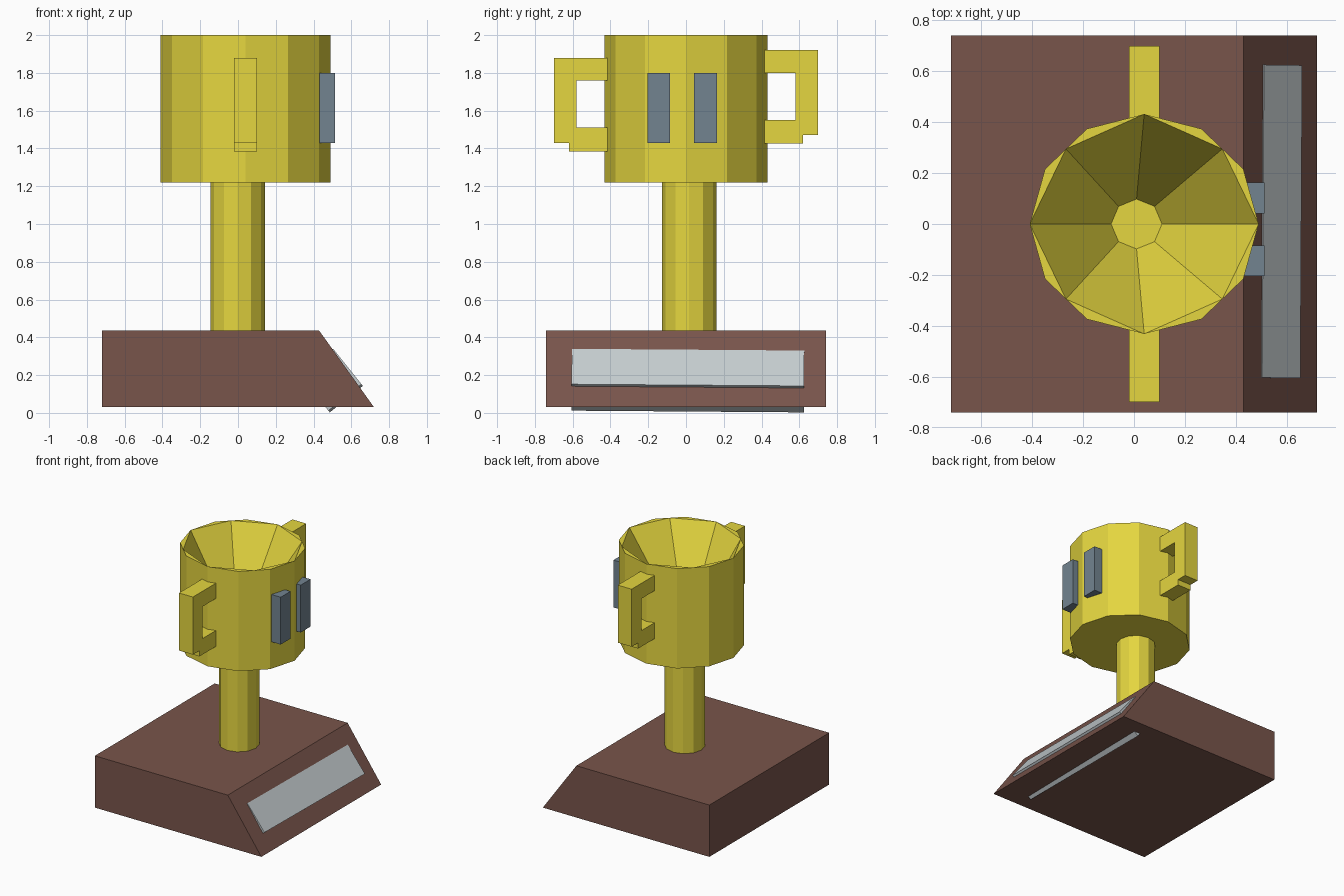
import bpy, bmesh
from math import cos, sin, pi
from mathutils import Matrix, Vector

if "Cube" in bpy.data.objects:
    bpy.data.objects.remove(bpy.data.objects["Cube"])


def material(name, r, g, b):
    m = bpy.data.materials.new(name)
    m.diffuse_color = (r, g, b, 1)
    m.use_nodes = True
    m.node_tree.nodes["Principled BSDF"].inputs["Base Color"].default_value = m.diffuse_color
    return m


GOLD = material("gold", 0.78, 0.67, 0.05)
WOOD = material("wood", 0.19, 0.09, 0.07)
SILVER = material("silver", 0.56, 0.61, 0.63)
SLATE = material("slate", 0.17, 0.23, 0.28)


def finish(name, bm, mat):
    bmesh.ops.recalc_face_normals(bm, faces=bm.faces)
    me = bpy.data.meshes.new(name)
    bm.to_mesh(me)
    bm.free()
    me.materials.append(mat)
    ob = bpy.data.objects.new(name, me)
    bpy.context.collection.objects.link(ob)
    return ob


def add_box(bm, lo, hi):
    lo, hi = Vector(lo), Vector(hi)
    mat = Matrix.Translation((lo + hi) / 2) @ Matrix.Diagonal((hi - lo).to_4d())
    mat[3][3] = 1
    bmesh.ops.create_cube(bm, size=1, matrix=mat)


def ring(bm, n, cx, cy, rx, ry, z):
    return [bm.verts.new((cx + rx * cos(2 * pi * i / n), cy + ry * sin(2 * pi * i / n), z))
            for i in range(n)]


def bridge(bm, a, b):
    n = len(a)
    for i in range(n):
        bm.faces.new((a[i], a[(i + 1) % n], b[(i + 1) % n], b[i]))


# Base: wedge-fronted block, profile extruded along y
bm = bmesh.new()
profile = [(-0.72, 0.03), (0.72, 0.03), (0.43, 0.435), (-0.72, 0.435)]
ends = [[bm.verts.new((x, y, z)) for x, z in profile] for y in (-0.74, 0.74)]
bridge(bm, *ends)
for e in ends:
    bm.faces.new(e)
finish("base", bm, WOOD)

# Plaque: thick tilted block sunk into the sloping face
bm = bmesh.new()
add_box(bm, (-0.112, -0.615, -0.12), (0.112, 0.615, 0.12))
bm.transform(Matrix.Translation((0.495, 0.01, 0.171))
             @ Matrix.Rotation(-0.675, 4, 'Y') @ Matrix.Rotation(-0.0095, 4, 'X'))
finish("plaque", bm, SILVER)

# Stem
bm = bmesh.new()
low, high = (ring(bm, 12, -0.002, 0.017, 0.144, 0.144, z) for z in (0.42, 1.23))
bridge(bm, low, high)
bm.faces.new(low)
bm.faces.new(high)
finish("stem", bm, GOLD)

# Cup: twelve-sided wall with an eight-sided tapered hollow
bm = bmesh.new()
CX, RX, RY = 0.04, 0.45, 0.432
low = ring(bm, 12, CX, 0, RX, RY, 1.22)
top = ring(bm, 12, CX, 0, RX, RY, 2.0)
floor = ring(bm, 8, 0.01, 0, 0.1, 0.098, 1.45)
bm.faces.new(low)
bm.faces.new(floor)
lip = []
for q in range(4):
    a, b, c, d = (top[(3 * q + k) % 12] for k in range(4))
    mid = bm.verts.new((b.co + c.co) / 2)
    lip += [a, mid]
    bm.faces.new((a, b, mid))
    bm.faces.new((mid, c, d))
    la, lb, lc, ld = (low[(3 * q + k) % 12] for k in range(4))
    bm.faces.new((la, lb, b, a))
    bm.faces.new((lb, lc, c, mid, b))
    bm.faces.new((lc, ld, d, c))
bridge(bm, lip, floor)
finish("cup", bm, GOLD)

# Handles: three bars each, the rear one slightly higher
for name, s, dz in (("front_handle", -1, 0), ("back_handle", 1, 0.04)):
    bm = bmesh.new()
    for y0, y1, z0, z1 in ((0.58, 0.70, 1.43, 1.88),
                           (0.415, 0.58, 1.76, 1.88),
                           (0.415, 0.62, 1.385, 1.51)):
        ya, yb = sorted((s * y0, s * y1))
        add_box(bm, (-0.02, ya, z0 + dz), (0.10, yb, z1 + dz))
    finish(name, bm, GOLD)

# Two upright blocks on the side of the cup
for i, y in enumerate((-0.205, 0.042)):
    bm = bmesh.new()
    add_box(bm, (0.432, y, 1.43), (0.513, y + 0.121, 1.80))
    finish(f"cup_block_{i + 1}", bm, SLATE)
